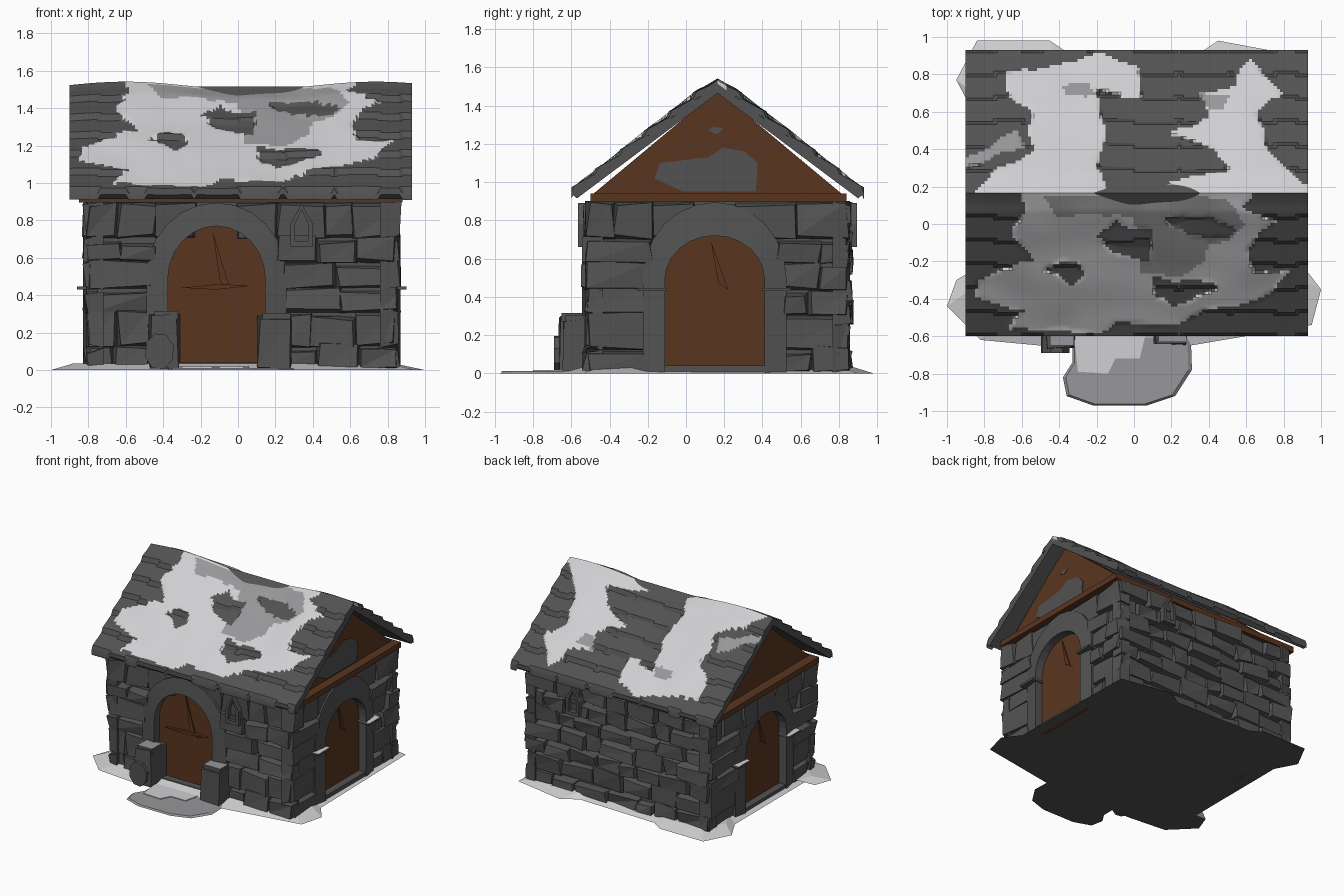
import bpy, bmesh, math, random
from mathutils import Matrix, Vector, noise

random.seed(7)
if "Cube" in bpy.data.objects:
    bpy.data.objects.remove(bpy.data.objects["Cube"])


def material(name, rgb):
    m = bpy.data.materials.new(name)
    m.use_nodes = True
    m.diffuse_color = (*rgb, 1)
    m.node_tree.nodes["Principled BSDF"].inputs["Base Color"].default_value = (*rgb, 1)
    return m


STONE, SNOW, SLUSH, WOOD = range(4)
MATS = [material("dark stone", (.085, .085, .085)), material("snow", (.63, .63, .65)),
        material("grey slush", (.31, .31, .32)), material("brown wood", (.1, .036, .014))]


def finish(name, bm, smooth=False, normals=True):
    if normals:
        bmesh.ops.recalc_face_normals(bm, faces=bm.faces)
    me = bpy.data.meshes.new(name)
    bm.to_mesh(me)
    bm.free()
    for m in MATS:
        me.materials.append(m)
    if smooth:
        me.shade_smooth()
        me.set_sharp_from_angle(angle=.45)
    ob = bpy.data.objects.new(name, me)
    bpy.context.collection.objects.link(ob)
    return ob


def prism(name, pts, w0, w1, frame, mat, top_mat=None):
    """Extrude a (u, z) outline from depth w0 to w1 in a wall frame."""
    bm = bmesh.new()
    back = [bm.verts.new(frame @ Vector((u, w0, z))) for u, z in pts]
    front = [bm.verts.new(frame @ Vector((u, w1, z))) for u, z in pts]
    bm.faces.new(back)
    bm.faces.new(front)
    n = len(pts)
    for i in range(n):
        bm.faces.new((back[i], back[(i + 1) % n], front[(i + 1) % n], front[i]))
    bmesh.ops.recalc_face_normals(bm, faces=bm.faces)
    for f in bm.faces:
        f.material_index = top_mat if top_mat is not None and f.normal.z > .7 else mat
    return finish(name, bm)


def rect(u0, u1, z0, z1):
    return [(u0, z0), (u1, z0), (u1, z1), (u0, z1)]


def hexa(bm, u0, u1, z0, z1, w0, w1, frame, j=.0, inset=.0):
    """Rough block whose outer face is shrunk and jittered."""
    r = lambda a: random.uniform(-a, a)
    a = [bm.verts.new(frame @ Vector((u, w0, z))) for u, z in rect(u0, u1, z0, z1)]
    b = [bm.verts.new(frame @ Vector((u + r(j), w1 + r(j), max(z + r(j), .01))))
         for u, z in rect(u0 + inset, u1 - inset, z0 + inset, z1 - inset)]
    bm.faces.new(a)
    for i in range(4):
        k = (i + 1) % 4
        bm.faces.new((a[i], a[k], b[k], b[i]))
    bm.faces.new(b[:3])
    bm.faces.new((b[0], b[2], b[3]))


# Wall frames: u along the wall, w outward from its core, z up
CX, CY, HX, HY = .02, .165, .77, .63


def wall_frame(u, out, dist):
    m = Matrix((u, out, (0, 0, 1))).transposed().to_4x4()
    m.translation = Vector((CX, CY, 0)) + Vector(out) * dist
    return m


FRAMES = {"front": wall_frame((1, 0, 0), (0, -1, 0), HY),
          "right": wall_frame((0, 1, 0), (1, 0, 0), HX),
          "back": wall_frame((-1, 0, 0), (0, 1, 0), HY),
          "left": wall_frame((0, -1, 0), (-1, 0, 0), HX)}
DOORS = {"front": -.135, "right": -.015, "left": .015}
WORLD = Matrix.Identity(4)

prism("wall_core", rect(CX - HX, CX + HX, 0, .9), CY - HY, CY + HY, WORLD, STONE)


def arch(c, half, spring, rise, n=12):
    ring = [(c + half * math.cos(math.pi * i / n), spring + rise * math.sin(math.pi * i / n))
            for i in range(n + 1)]
    return [(c + half, 0)] + ring + [(c - half, 0)]


# Rough stone walls, leaving the arched openings free
for side, frame in FRAMES.items():
    half = (HX if side in ("front", "back") else HY) + .055
    c = DOORS.get(side)
    rows = [0, .13, .31, .44, .58, .71, .9] if c is not None else [0, .12, .26, .38, .52, .64, .77, .9]
    bm = bmesh.new()
    for z0, z1 in zip(rows, rows[1:]):
        spans = [(-half, half)]
        if c is not None:
            k = max(0, (z1 - .58) / .33)
            gap = .35 * math.sqrt(max(.1, 1 - k * k))
            spans = [(-half, c - gap), (c + gap, half)]
        for s0, s1 in spans:
            n = max(1, round((s1 - s0) / random.uniform(.19, .27)))
            cuts = [s0] + [s0 + (s1 - s0) * (i + random.uniform(-.25, .25)) / n for i in range(1, n)] + [s1]
            for u0, u1 in zip(cuts, cuts[1:]):
                dz = random.uniform(-.025, .025) if z1 < .9 else 0
                hexa(bm, u0 - .008, u1 + .008, max(0, z0 - .01), z1 + dz, -.03,
                     random.uniform(.045, .075), frame, .014, .016)
    finish(side + "_wall_stones", bm)

# Arched doorways: stone surround, wooden door, threshold
for side, c in DOORS.items():
    frame = FRAMES[side]
    top = .28 if side == "front" else .23
    outer, inner = arch(c, .375, .5, .395), arch(c, .26, .49, top)
    bm = bmesh.new()
    rings = [[bm.verts.new(frame @ Vector((u, w, z))) for u, z in pts]
             for pts, w in ((outer, 0), (outer, .062), (inner, .078), (inner, 0))]
    for a, b in zip(rings, rings[1:]):
        for i in range(len(a) - 1):
            bm.faces.new((a[i], a[i + 1], b[i + 1], b[i]))
    finish(side + "_door_surround", bm)
    prism(side + "_door", arch(c, .265, .49, top + .005), -.02, .012, frame, WOOD)
    prism(side + "_threshold", rect(c - .27, c + .27, 0, .04), 0, .07, frame, STONE)
    prism(side + "_door_split", [(c - .02, top + .46), (c + .07, .44), (c + .1, .42), (c + .02, .47)],
          .01, .022, frame, WOOD)
    if side == "front":
        prism("broken_door_plank", [(c - .19, .44), (c, .43), (c + .18, .45), (c + .02, .46)],
              .01, .035, frame, WOOD)
    else:
        for s in (-1, 1):
            u0, u1 = sorted((c + s * .25, c + s * .4))
            prism(side + "_snowy_ledge", rect(u0, u1, .43, .447), 0, .11, frame, STONE, SNOW)

# Low pillars and a boulder flanking the front door
F = FRAMES["front"]
for name, u0, u1, w, h in (("left", .08, .27, .18, .29), ("right", -.5, -.33, .2, .3)):
    bm = bmesh.new()
    base = wall_frame((1, 0, 0), (0, -1, 0), HY)
    hexa(bm, u0, u1, 0, h, 0, w, base, .01, .01)
    finish(name + "_door_pillar", bm)
    prism(name + "_pillar_snow", rect(u0 + .03, u1 - .01, h - .03, h + .015), .06, w - .015, F, STONE, SLUSH)
ball = [(-.44 + .08 * math.cos(a), .1 + .1 * math.sin(a)) for a in [math.pi * i / 4 + .3 for i in range(8)]]
prism("door_boulder", ball, .12, .225, F, STONE)

# Small pointed windows
for side, u in (("front", .32), ("back", -.38)):
    shape = lambda h, d: [(u - h, .66 + d), (u + h, .66 + d), (u + h, .78), (u, .89 - d), (u - h, .78)]
    ob, ib = shape(.06, 0), shape(.035, .03)
    bm = bmesh.new()
    rings = [[bm.verts.new(FRAMES[side] @ Vector((a, w, z))) for a, z in pts]
             for pts, w in ((ob, 0), (ob, .1), (ib, .1), (ib, .06))]
    for a, b in zip(rings, rings[1:]):
        for i in range(5):
            k = (i + 1) % 5
            bm.faces.new((a[i], a[k], b[k], b[i]))
    bm.faces.new(rings[-1])
    finish(side + "_window", bm)

# Timber wall plate and gables
prism("wall_plate", rect(-.85, .88, .895, .94), -.5, .84, WORLD, WOOD)
for side in ("right", "left"):
    prism(side + "_gable", [(-.66, .93), (.66, .93), (0, 1.48)], -.05, .02, FRAMES[side], WOOD)
patch = [(-.33, 1.02), (-.18, .95), (.2, .95), (.21, 1.1), (.14, 1.16), (.03, 1.18), (-.05, 1.13), (-.3, 1.1)]
prism("gable_patch", patch, .02, .026, FRAMES["right"], STONE)
prism("gable_chip", [(-.05, 1.27), (0, 1.25), (.03, 1.28), (-.02, 1.29)], .02, .026, FRAMES["right"], STONE)

# Roof slab, a bent plate running along x
X0, X1, RIDGE = -.9, .93, .165
chevron = [(-.57, .915), (RIDGE, 1.465), (.9, .915), (.93, .94), (RIDGE, 1.515), (-.6, .94)]
prism("roof_slab", [(u, z) for u, z in chevron], X0, X1, Matrix(((0, 1, 0, 0), (1, 0, 0, 0), (0, 0, 1, 0), (0, 0, 0, 1))), STONE)

# Snow outlines: front in (x, z), back in (x, y)
FRONT = [
    (SNOW, [(-.62, 1.6), (-.58, 1.45), (-.65, 1.35), (-.55, 1.25), (-.82, 1.18), (-.85, 1.1), (-.6, 1.05),
            (-.68, .97), (-.2, .96), (-.1, 1), (.25, .99), (.4, 1.06), (.65, 1.08), (.85, 1.2), (.65, 1.2),
            (.6, 1.3), (.75, 1.4), (.6, 1.46), (.7, 1.6)]),
    (SLUSH, [(-.5, 1.5), (-.4, 1.43), (0, 1.43), (.05, 1.2), (.3, 1.19), (.4, 1.3), (.6, 1.38), (.5, 1.5), (0, 1.53)]),
    (STONE, [(-.48, 1.22), (-.3, 1.25), (-.26, 1.2), (-.35, 1.15)]),
    (STONE, [(-.2, 1.34), (-.1, 1.4), (.1, 1.37), (.08, 1.24), (-.05, 1.27)]),
    (STONE, [(.17, 1.42), (.4, 1.42), (.55, 1.37), (.4, 1.33), (.2, 1.38)]),
    (STONE, [(.1, 1.18), (.42, 1.17), (.45, 1.14), (.2, 1.06), (.12, 1.1)])]
BACK = [
    (SNOW, [(-.87, .1), (-.84, .2), (-.55, .4), (-.55, .62), (-.7, .7), (-.68, .82), (-.4, .84), (-.2, .92),
            (.04, .83), (.05, .66), (-.2, .72), (-.14, .5), (-.2, .3), (-.1, .1)]),
    (SLUSH, [(-.4, .75), (-.25, .75), (-.18, .68), (-.35, .69)]),
    (SNOW, [(-.1, .1), (0, .2), (.5, .28), (.45, .4), (.18, .48), (.4, .56), (.38, .7), (.53, .75), (.62, .88),
            (.8, .7), (.66, .6), (.7, .4), (.93, .2), (.9, .1)]),
    (SLUSH, [(.35, .7), (.52, .7), (.48, .62), (.4, .62)]),
    (SLUSH, [(-.9, .3), (-.6, .42), (-.62, .5), (-.9, .36)])]


def inside(x, y, poly):
    hit = False
    for (ax, ay), (bx, by) in zip(poly, poly[1:] + poly[:1]):
        if (ay > y) != (by > y) and x < ax + (y - ay) * (bx - ax) / (by - ay):
            hit = not hit
    return hit


def cover(x, y, patches):
    x += .03 * noise.noise((x * 9, y * 9, 3))
    y += .02 * noise.noise((x * 9, y * 9, 8))
    return next((m for m, p in reversed(patches) if inside(x, y, p)), STONE)


# Uneven roof slopes: stepped slates, smoothed over where snow lies
NX, NV, COURSES = 110, 48, 6
for name, eave, patches in (("front", -.6, FRONT), ("back", .93, BACK)):
    def place(x, v):
        y, z = eave + (RIDGE - eave) * v, .945 + .575 * v
        return y, z, cover(x, z if name == "front" else y, patches)
    bm = bmesh.new()
    grid = []
    for i in range(NX + 1):
        x = X0 + (X1 - X0) * i / NX
        col = []
        for k in range(NV + 1):
            v = k / NV
            y, z, m = place(x, v)
            step = (1 - (v * COURSES + .15 * noise.noise((x * 4, 0, 1))) % 1) * .028
            lift = .02 + .012 * noise.noise((x * 4, v * 4, 5)) if m else step
            z += lift * min(1, (1 - v) * 8) + v * .022 * math.cos(4.7 * (x + .6))
            col.append(bm.verts.new((x, y, z)))
        grid.append(col)
    for i in range(NX):
        for k in range(NV):
            f = bm.faces.new((grid[i][k], grid[i + 1][k], grid[i + 1][k + 1], grid[i][k + 1]))
            f.material_index = place(X0 + (X1 - X0) * (i + .5) / NX, (k + .5) / NV)[2]
    rim = [e for e in bm.edges if e.is_boundary]
    out = bmesh.ops.extrude_edge_only(bm, edges=rim)["geom"]
    for g in out:
        if isinstance(g, bmesh.types.BMVert):
            g.co.z -= .035
    finish(name + "_roof_slope", bm, True)


# Ground drifts: thin sloping sheets, dark underneath
def drift(name, pts, h, mat, shrink):
    bm = bmesh.new()
    c = Vector((sum(p[0] for p in pts), sum(p[1] for p in pts), 0)) / len(pts)
    low = [bm.verts.new((x, y, 0)) for x, y in pts]
    high = [bm.verts.new(c + (v.co - c) * shrink + Vector((0, 0, h))) for v in low]
    bm.faces.new(low).material_index = STONE
    bm.faces.new(high).material_index = mat
    for i in range(len(low)):
        k = (i + 1) % len(low)
        bm.faces.new((low[i], low[k], high[k], high[i])).material_index = mat
    finish(name, bm)


drift("snow_ground", [(-1, -.44), (-.82, -.62), (-.5, -.65), (.3, -.65), (.95, -.54), (1, -.35), (.9, -.22), (.88, .9),
                      (.45, .98), (.33, .9), (-.36, .92), (-.45, .98), (-.84, .98), (-.95, .77), (-.86, .6), (-.86, -.3),
                      (-.95, -.3)], .035, SNOW, .86)
drift("door_path", [(-.38, -.82), (-.36, -.92), (-.22, -.97), (.07, -.97), (.22, -.92), (.31, -.78), (.3, -.5),
                    (-.33, -.5), (-.33, -.74)], .012, SLUSH, .95)
prism("path_snow", [(-.3, -.79), (-.14, -.8), (-.1, -.72), (.03, -.72), (.06, -.6), (-.32, -.6)], .008, .018,
      Matrix(((1, 0, 0, 0), (0, 0, 1, 0), (0, 1, 0, 0), (0, 0, 0, 1))), SNOW)
